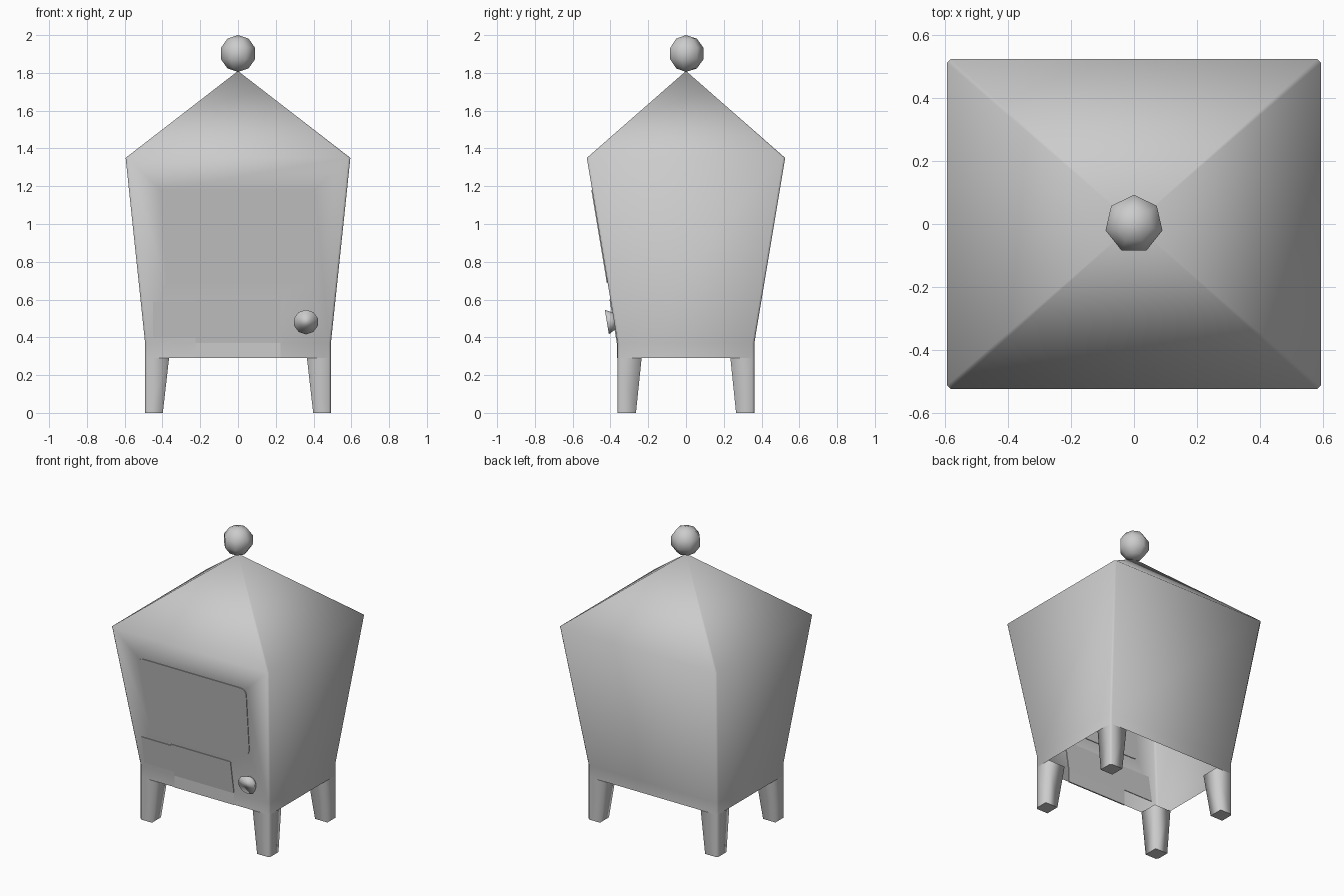
import bpy, bmesh, math
from mathutils import Vector, Matrix

cube = bpy.data.objects.get("Cube")
if cube:
    bpy.data.objects.remove(cube, do_unlink=True)

grey = bpy.data.materials.new("plain_grey")
grey.use_nodes = True
COLOUR = (0.6, 0.6, 0.6, 1)
grey.diffuse_color = COLOUR
grey.node_tree.nodes["Principled BSDF"].inputs["Base Color"].default_value = COLOUR

FLOOR, WAIST, EAVE, APEX = 0.29, 0.37, 1.35, 1.81
BASE, TOP = Vector((0.492, 0.362)), Vector((0.595, 0.525))
SLOPE = (TOP.y - BASE.y) / (EAVE - WAIST)


def front_y(z):
    """Depth of the front wall at height z."""
    return -BASE.y - max(0, z - WAIST) * SLOPE


def finish(bm, name, smooth=True, fix_normals=True):
    if fix_normals:
        bmesh.ops.recalc_face_normals(bm, faces=bm.faces)
    for f in bm.faces:
        f.smooth = smooth
    mesh = bpy.data.meshes.new(name)
    bm.to_mesh(mesh)
    bm.free()
    mesh.materials.append(grey)
    ob = bpy.data.objects.new(name, mesh)
    bpy.context.collection.objects.link(ob)
    return ob


def ring(bm, hx, hy, z, c=0.012):
    """Rectangle with chamfered corners, starting on the front edge."""
    pts = [(-hx + c, -hy), (hx - c, -hy), (hx, -hy + c), (hx, hy - c),
           (hx - c, hy), (-hx + c, hy), (-hx, hy - c), (-hx, -hy + c)]
    return [bm.verts.new((x, y, z)) for x, y in pts]


def bridge(bm, a, b):
    n = len(a)
    return [bm.faces.new((a[i], a[(i + 1) % n], b[(i + 1) % n], b[i])) for i in range(n)]


def wall_plate(name, outline, bend=None, thick=0.009):
    """Thin plate that follows the front wall, half sunk into it."""
    bm = bmesh.new()
    bm.faces.new([bm.verts.new((x, 0, z)) for x, z in outline])
    if bend:
        bmesh.ops.bisect_plane(bm, geom=bm.verts[:] + bm.edges[:] + bm.faces[:],
                               plane_co=(0, 0, bend), plane_no=(0, 0, 1))
    for v in bm.verts:
        v.co.y = front_y(v.co.z) - thick / 2
    out = bmesh.ops.extrude_face_region(bm, geom=bm.faces[:])
    moved = [g for g in out["geom"] if isinstance(g, bmesh.types.BMVert)]
    bmesh.ops.translate(bm, verts=moved, vec=(0, thick, 0))
    return finish(bm, name, smooth=False)


# Cabinet: flared open-bottomed shell with a pyramid roof
SCREEN = [(-0.38, 0.69), (0.38, 0.69), (0.41, 1.18), (-0.41, 1.18)]
bm = bmesh.new()
levels = [ring(bm, BASE.x, BASE.y, FLOOR), ring(bm, BASE.x, BASE.y, WAIST),
          ring(bm, TOP.x, TOP.y, EAVE)]
bridge(bm, levels[0], levels[1])
front = bridge(bm, levels[1], levels[2])[0]
tip = bm.verts.new((0, 0, APEX))
for i in range(8):
    bm.faces.new((levels[2][i], levels[2][(i + 1) % 8], tip))
bm.normal_update()
bmesh.ops.inset_individual(bm, faces=[front], thickness=0.1)
for v in front.verts:
    x, z = min(SCREEN, key=lambda p: (p[0] - v.co.x) ** 2 + (p[1] - v.co.z) ** 2)
    v.co = (x, front_y(z), z)
finish(bm, "cabinet", fix_normals=False)

# Screen: plate with rounded corners
outline = []
for i, corner in enumerate(SCREEN):
    p = Vector(corner)
    a = p + (Vector(SCREEN[i - 1]) - p).normalized() * 0.045
    b = p + (Vector(SCREEN[(i + 1) % 4]) - p).normalized() * 0.045
    for k in range(5):
        t = k / 4
        outline.append((1 - t) ** 2 * a + 2 * t * (1 - t) * p + t * t * b)
wall_plate("screen", outline)

# Control panel: stepped plate under the screen
wall_plate("control_panel", [(-0.225, FLOOR), (0.225, FLOOR), (0.225, 0.6), (-0.225, 0.6),
                             (-0.225, 0.59), (-0.45, 0.59), (-0.45, 0.4), (-0.225, 0.4)],
           bend=WAIST)

# Legs: tapered on the two inner sides, upright on the outer sides
for side, sx in (("left", 1), ("right", -1)):
    for end, sy in (("front", -1), ("back", 1)):
        bm = bmesh.new()
        rings = []
        for z, ix, iy in ((0, 0.398, 0.265), (FLOOR, 0.365, 0.235)):
            ox, oy, c = BASE.x, BASE.y, 0.012
            pts = [(ix, iy), (ox, iy), (ox, oy - c), (ox - c, oy), (ix, oy)]
            rings.append([bm.verts.new((x * sx, y * sy, z)) for x, y in pts])
        bridge(bm, *rings)
        bm.faces.new(rings[0])
        leg = finish(bm, f"{end}_{side}_leg")
        leg.data.shade_smooth()
        for e in leg.data.edges:
            a, b = (leg.data.vertices[i].co for i in e.vertices)
            e.use_edge_sharp = abs(a.z - b.z) < 0.01

# Knob: flared button lying parallel to the front wall
bm = bmesh.new()
bmesh.ops.create_cone(bm, cap_ends=True, segments=10, radius1=0.038, radius2=0.066, depth=0.05)
tilt = Matrix.Rotation(math.pi / 2 + math.atan(SLOPE), 4, "X")
place = Matrix.Translation((0.36, front_y(0.48) - 0.014, 0.485))
bmesh.ops.transform(bm, matrix=place @ tilt, verts=bm.verts)
finish(bm, "knob")

# Ball finial on the roof tip
bm = bmesh.new()
bmesh.ops.create_uvsphere(bm, u_segments=7, v_segments=5, radius=0.0975,
                          matrix=Matrix.Translation((0, 0, 1.9025)))
finish(bm, "roof_ball")
